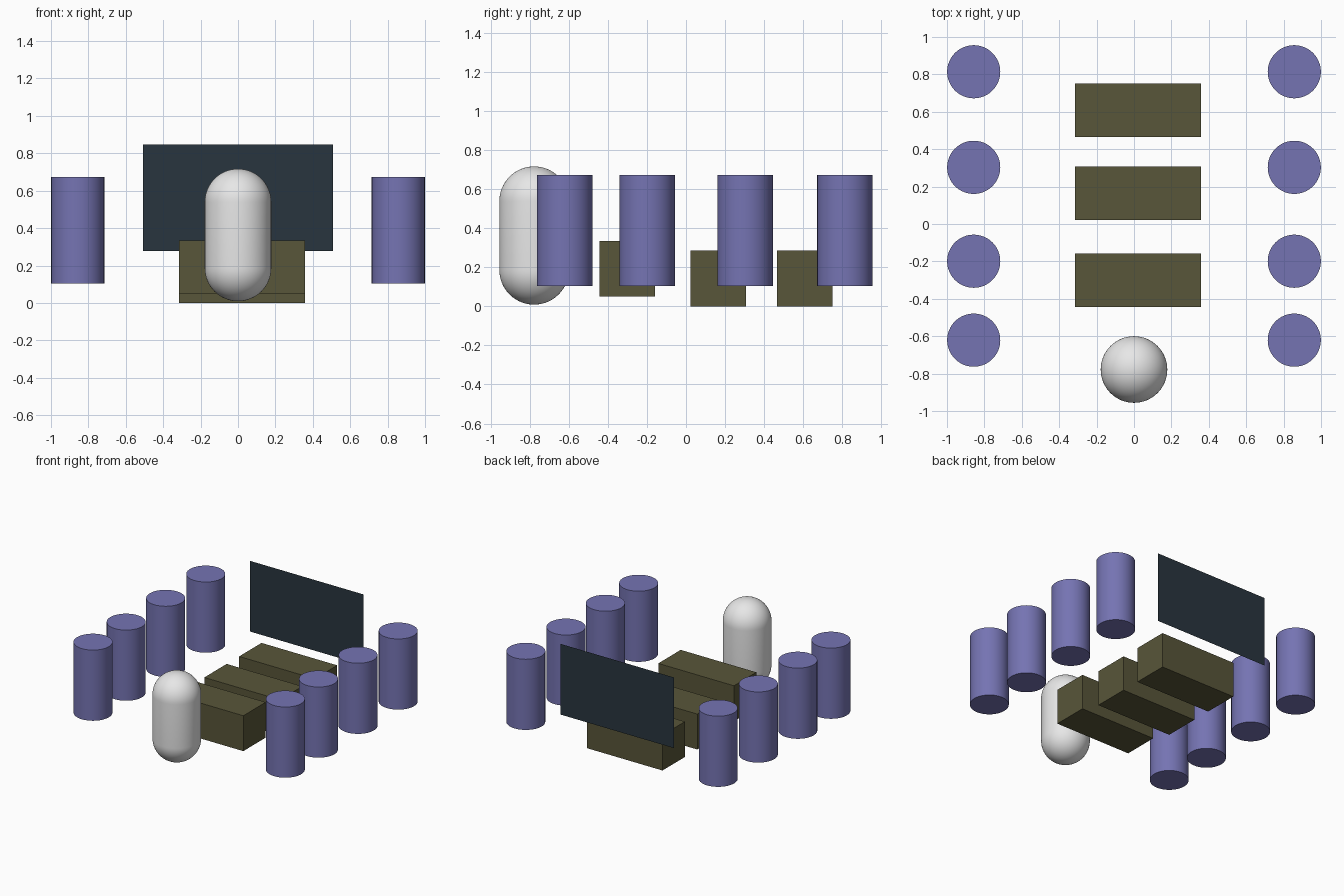
import bpy
import bmesh
from math import sin, cos, pi
from mathutils import Vector

default = bpy.data.objects.get("Cube")
if default:
    bpy.data.objects.remove(default, do_unlink=True)


def material(name, rgb):
    mat = bpy.data.materials.new(name)
    mat.use_nodes = True
    mat.diffuse_color = (*rgb, 1)
    mat.node_tree.nodes["Principled BSDF"].inputs["Base Color"].default_value = (*rgb, 1)
    return mat


violet = material("muted_violet", (0.178, 0.174, 0.448))
olive = material("dark_olive", (0.098, 0.092, 0.041))
slate = material("dark_slate", (0.022, 0.036, 0.049))
white = material("soft_white", (0.85, 0.85, 0.85))


def finish(name, mat, smooth=False):
    obj = bpy.context.object
    obj.name = obj.data.name = name
    obj.data.materials.append(mat)
    if smooth:
        bpy.ops.object.shade_smooth_by_angle()
    return obj


# Two rows of round pillars
for side, x in (("right", -0.857), ("left", 0.857)):
    for i, y in enumerate((-0.621, -0.199, 0.303, 0.814), 1):
        bpy.ops.mesh.primitive_cylinder_add(
            vertices=64, radius=0.142, depth=0.569, location=(x, y, 0.388))
        finish(f"{side}_pillar_{i}", violet, smooth=True)

# Three benches, the front one raised a little
for name, y, bottom in (("front", -0.301, 0.05), ("middle", 0.165, 0), ("back", 0.608, 0)):
    bpy.ops.mesh.primitive_cube_add(size=1, location=(0.021, y, bottom + 0.1425))
    bench = finish(f"{name}_bench", olive)
    bench.scale = (0.674, 0.285, 0.285)

# Thin upright screen behind the benches
bpy.ops.mesh.primitive_plane_add(size=1, location=(0, 0.875, 0.563), rotation=(pi / 2, 0, 0))
screen = finish("back_screen", slate)
screen.scale = (1.015, 0.569, 1)

# Capsule: half outline turned around the vertical axis
radius, half_straight, steps = 0.178, 0.176, 16
bm = bmesh.new()
outline = []
for sign in (-1, 1):
    for i in range(steps + 1):
        a = (i - steps if sign < 0 else i) / steps * pi / 2
        outline.append(bm.verts.new(
            (radius * cos(a), 0, sign * half_straight + radius * sin(a))))
edges = [bm.edges.new(pair) for pair in zip(outline, outline[1:])]
bmesh.ops.spin(bm, geom=outline + edges, cent=Vector(), axis=(0, 0, 1),
               angle=2 * pi, steps=64)
bmesh.ops.remove_doubles(bm, verts=bm.verts, dist=0.0001)
bmesh.ops.recalc_face_normals(bm, faces=bm.faces)
mesh = bpy.data.meshes.new("capsule")
bm.to_mesh(mesh)
bm.free()
capsule = bpy.data.objects.new("capsule", mesh)
capsule.location = (0, -0.778, 0.363)
bpy.context.collection.objects.link(capsule)
bpy.ops.object.select_all(action="DESELECT")
capsule.select_set(True)
bpy.context.view_layer.objects.active = capsule
finish("capsule", white, smooth=True)
